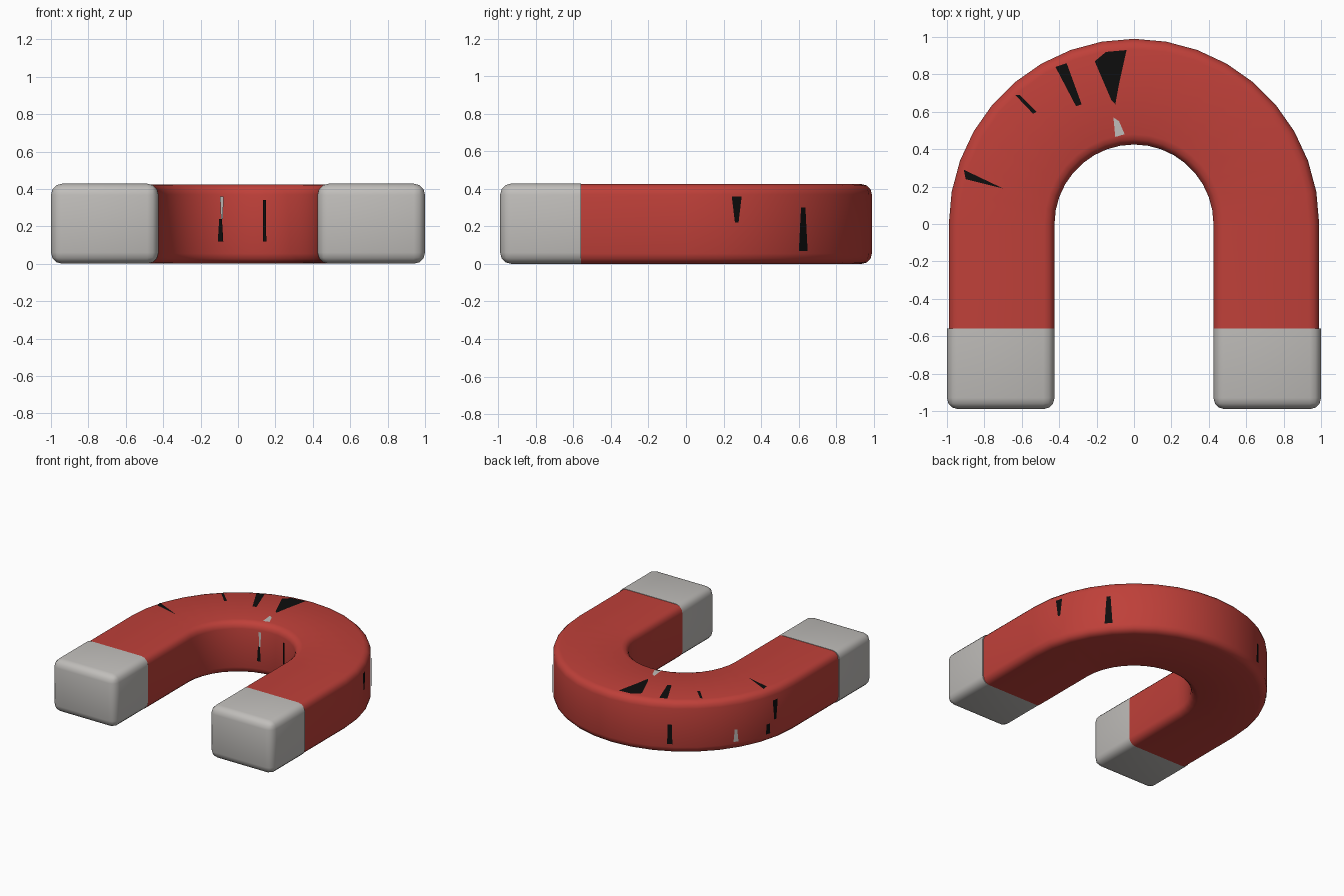
import bpy, bmesh, math

if "Cube" in bpy.data.objects:
    bpy.data.objects.remove(bpy.data.objects["Cube"])

R_OUT, R_IN, HEIGHT, BEVEL = 0.99, 0.425, 0.425, 0.055
JOINT, TIP = -0.56, -0.99


def material(name, rgb):
    m = bpy.data.materials.new(name)
    m.diffuse_color = (*rgb, 1)
    m.use_nodes = True
    m.node_tree.nodes["Principled BSDF"].inputs["Base Color"].default_value = m.diffuse_color
    return m


RED = material("red paint", (0.52, 0.051, 0.041))
GREY = material("bare steel", (0.53, 0.515, 0.495))
BLACK = material("black fleck", (0.004, 0.004, 0.004))


def finish(bm, name, mat, smooth=True):
    mesh = bpy.data.meshes.new(name)
    bm.to_mesh(mesh)
    bm.free()
    obj = bpy.data.objects.new(name, mesh)
    bpy.context.collection.objects.link(obj)
    mesh.materials.append(mat)
    if smooth:
        bpy.ops.object.select_all(action='DESELECT')
        obj.select_set(True)
        bpy.context.view_layer.objects.active = obj
        bpy.ops.object.shade_smooth_by_angle(angle=math.radians(40))
    return obj


def rounded_section(steps=3):
    """Rounded rectangle as (radius, height) pairs."""
    corners = [(R_OUT - BEVEL, HEIGHT - BEVEL, 0), (R_IN + BEVEL, HEIGHT - BEVEL, 90),
               (R_IN + BEVEL, BEVEL, 180), (R_OUT - BEVEL, BEVEL, 270)]
    pts = []
    for cx, cz, start in corners:
        for i in range(steps + 1):
            a = math.radians(start + 90 * i / steps)
            pts.append((cx + BEVEL * math.cos(a), cz + BEVEL * math.sin(a)))
    return pts


# Red horseshoe: section swept down one leg, round the bend, and down the other
bm = bmesh.new()
SEGMENTS = 18
path = [(0, JOINT)] + [(math.pi * i / SEGMENTS, 0) for i in range(SEGMENTS + 1)] + [(math.pi, JOINT)]
rings = [[bm.verts.new((r * math.cos(a), r * math.sin(a) + shift, z))
          for r, z in rounded_section()] for a, shift in path]
n = len(rings[0])
for p, q in zip(rings, rings[1:]):
    for i in range(n):
        j = (i + 1) % n
        bm.faces.new((p[i], p[j], q[j], q[i]))
bm.faces.new(rings[0])
bm.faces.new(rings[-1])
bmesh.ops.recalc_face_normals(bm, faces=bm.faces)
finish(bm, "horseshoe_body", RED)

# Steel pole tips: boxes rounded everywhere except around the joint
for side, label in ((-1, "left"), (1, "right")):
    bm = bmesh.new()
    bmesh.ops.create_cube(bm, size=1)
    for v in bm.verts:
        v.co.x = side * 0.7125 + v.co.x * 0.575
        v.co.y = (JOINT + TIP) / 2 + v.co.y * (JOINT - TIP)
        v.co.z = (v.co.z + 0.5) * (HEIGHT + 0.003)
    edges = [e for e in bm.edges if any(v.co.y < JOINT - 0.1 for v in e.verts)]
    bmesh.ops.bevel(bm, geom=edges, offset=0.06, segments=3, profile=0.5, affect='EDGES')
    finish(bm, label + "_pole_tip", GREY)


def top_fleck(name, mat, points):
    bm = bmesh.new()
    bm.faces.new([bm.verts.new((x, y, HEIGHT + 0.002)) for x, y in points])
    bmesh.ops.recalc_face_normals(bm, faces=bm.faces)
    for f in bm.faces:
        f.normal_update()
        if f.normal.z < 0:
            f.normal_flip()
    finish(bm, name, mat, False)


def wall_fleck(name, mat, radius, angle, z0, z1, w0, w1):
    """Upright tapered plate on the curved wall, w0 wide below and w1 above."""
    a = math.radians(angle)
    bm = bmesh.new()
    corners = ((-w0, z0), (w0, z0), (w1, z1), (-w1, z1))
    f = bm.faces.new([bm.verts.new((radius * math.cos(a) - t / 2 * math.sin(a),
                                    radius * math.sin(a) + t / 2 * math.cos(a), z))
                      for t, z in corners])
    if radius < R_OUT - 0.1:
        f.normal_flip()
    finish(bm, name, mat, False)


# Chips in the paint on the upper face
top_fleck("top_chip_large", BLACK, [(-.21, .87), (-.15, .92), (-.04, .93), (-.08, .75), (-.10, .64), (-.12, .66)])
top_fleck("top_chip_medium", BLACK, [(-.42, .84), (-.36, .86), (-.28, .64), (-.31, .63)])
top_fleck("top_chip_small", BLACK, [(-.635, .69), (-.61, .69), (-.52, .60), (-.54, .59)])
top_fleck("top_chip_side", BLACK, [(-.91, .29), (-.90, .24), (-.70, .19)])
top_fleck("top_chip_steel", GREY, [(-.11, .57), (-.08, .55), (-.05, .48), (-.10, .465)])

# Chips on the outer and inner walls
for i, (mat, r, ang, z0, z1, w0, w1) in enumerate([
        (BLACK, 0.992, 15.8, .22, .36, .02, .055), (BLACK, 0.992, 39, .07, .30, .06, .03),
        (BLACK, 0.992, 118, .08, .24, .04, .03), (GREY, 0.992, 147, .07, .17, .04, .02),
        (BLACK, 0.992, 163, .07, .15, .04, .03), (BLACK, 0.992, 167, .17, .33, .02, .05),
        (BLACK, 0.415, 103, .12, .24, .03, .015), (GREY, 0.415, 102, .24, .36, .01, .02),
        (BLACK, 0.415, 70, .12, .34, .02, .015)]):
    wall_fleck("wall_chip_%d" % (i + 1), mat, r, ang, z0, z1, w0, w1)
